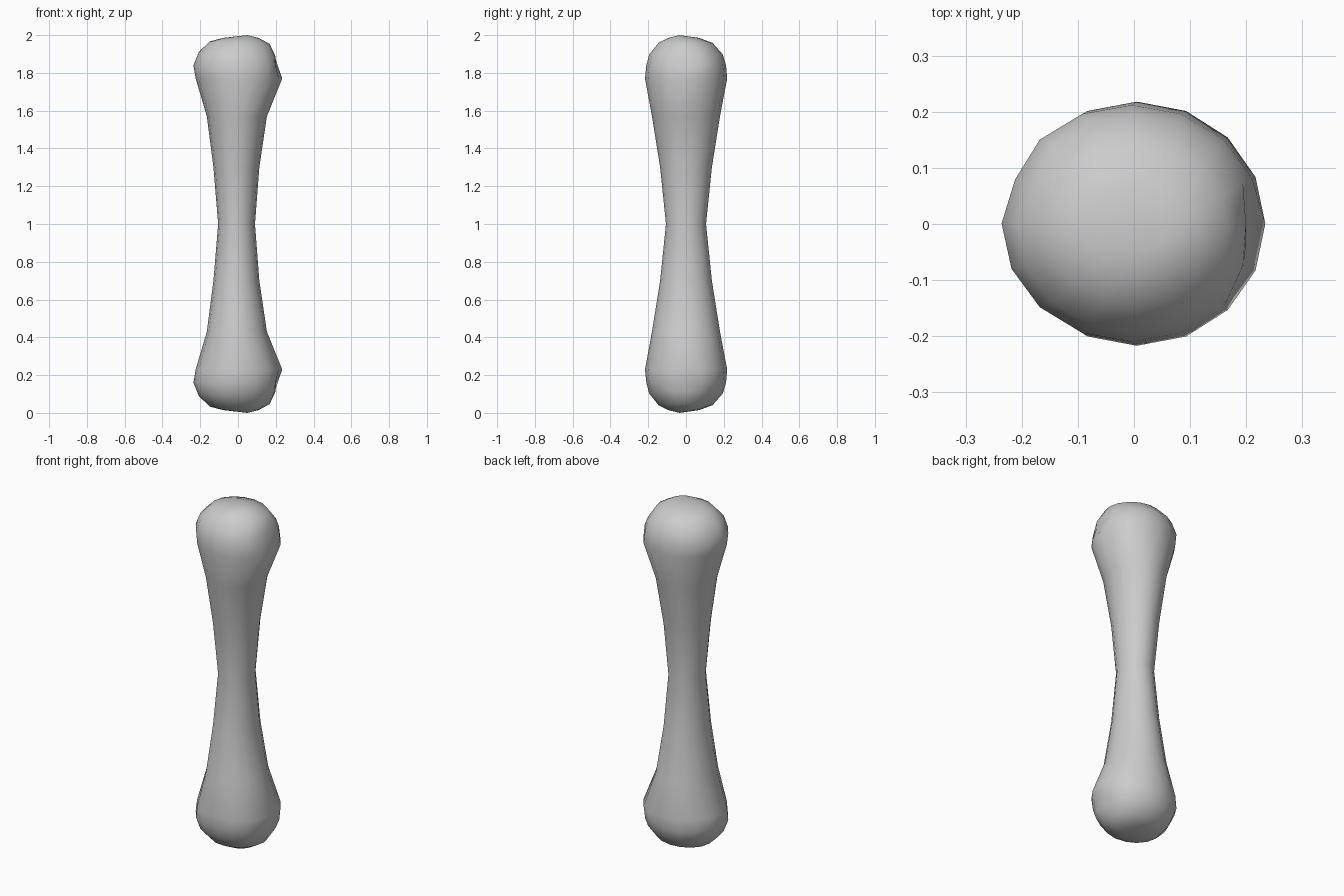
import bpy, bmesh, math

cube = bpy.data.objects.get("Cube")
if cube:
    bpy.data.objects.remove(cube, do_unlink=True)

# Single bone colour
mat = bpy.data.materials.new("bone grey")
mat.use_nodes = True
colour = (0.6, 0.6, 0.6, 1)
mat.diffuse_color = colour
mat.node_tree.nodes["Principled BSDF"].inputs["Base Color"].default_value = colour

SIDES = 16
# Upper-half cross-sections: x min, x max, y min, y max, z at x min, z at x max
RINGS = [
    (-.105, .09, -.106, .106, 0, 0),
    (-.13, .113, -.137, .137, .3, .3),
    (-.165, .153, -.18, .18, .57, .57),
    (-.224, .234, -.217, .218, .77, .77),
    (-.236, .228, -.21, .212, .84, .84),
    (-.208, .21, -.195, .195, .91, .885),
    (-.15, .168, -.145, .14, .966, .953),
    (-.08, .11, -.095, .07, .985, .985),
]
# Shallow joint dents: (ring, side) -> scale toward the axis
DENTS = {(4, 0): .88, (4, 15): .94, (5, 0): .95, (5, 7): .94, (4, 7): .97}


def section(bm, index, ring):
    x0, x1, y0, y1, z0, z1 = ring
    verts = []
    for i in range(SIDES):
        a = math.tau * i / SIDES
        c, s = math.cos(a), math.sin(a)
        k = DENTS.get((index, i), 1)
        x = (x0 + x1) / 2 + (x1 - x0) / 2 * c * k
        y = (y0 + y1) / 2 + (y1 - y0) / 2 * s * k
        verts.append(bm.verts.new((x, y, z0 + (z1 - z0) * (c + 1) / 2)))
    return verts


# Loft half of the bone and close it with a low dome
bm = bmesh.new()
loops = [section(bm, n, r) for n, r in enumerate(RINGS)]
for lower, upper in zip(loops, loops[1:]):
    for i in range(SIDES):
        j = (i + 1) % SIDES
        bm.faces.new((lower[i], lower[j], upper[j], upper[i]))
tip = bm.verts.new((.05, -.035, 1))
for i in range(SIDES):
    bm.faces.new((loops[-1][i], loops[-1][(i + 1) % SIDES], tip))
mesh = bpy.data.meshes.new("bone")
bm.to_mesh(mesh)
bm.free()
mesh.materials.append(mat)
bone = bpy.data.objects.new("bone", mesh)
bone.location.z = 1
bpy.context.collection.objects.link(bone)

# Smooth shading, then mirror the half about the waist
for p in mesh.polygons:
    p.use_smooth = True
mirror = bone.modifiers.new("mirror ends", 'MIRROR')
mirror.use_axis = (False, False, True)
mirror.use_clip = True
